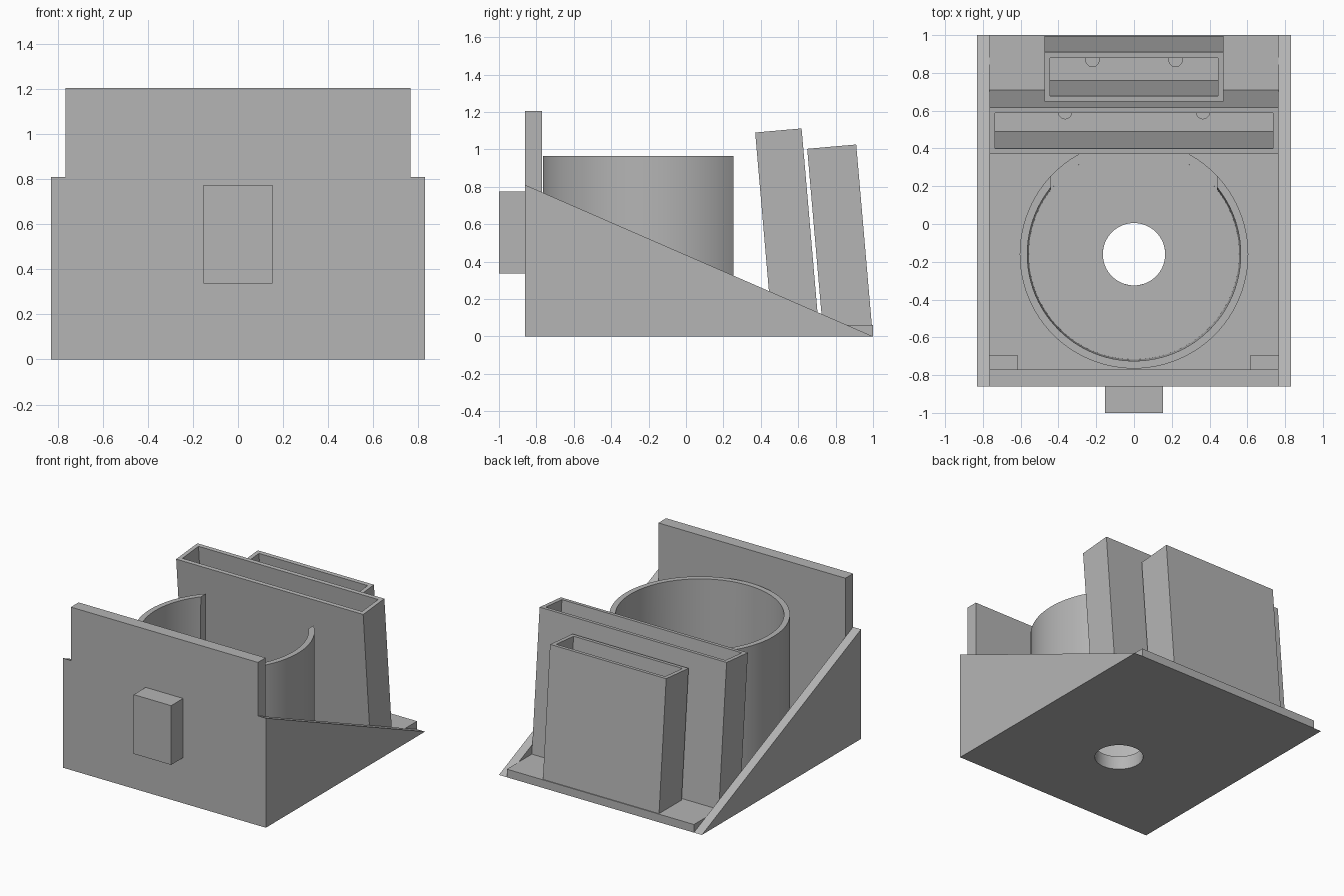
import bpy, bmesh, math
from mathutils import Matrix

old = bpy.data.objects.get("Cube")
if old:
    bpy.data.objects.remove(old, do_unlink=True)

GREY = bpy.data.materials.new("plain grey")
GREY.use_nodes = True
GREY.diffuse_color = (0.46, 0.46, 0.46, 1)
GREY.node_tree.nodes["Principled BSDF"].inputs["Base Color"].default_value = (0.46, 0.46, 0.46, 1)


def finish(name, bm):
    bmesh.ops.recalc_face_normals(bm, faces=bm.faces)
    mesh = bpy.data.meshes.new(name)
    bm.to_mesh(mesh)
    bm.free()
    mesh.materials.append(GREY)
    ob = bpy.data.objects.new(name, mesh)
    bpy.context.collection.objects.link(ob)
    return ob


def box(name, x, y, z):
    bm = bmesh.new()
    size = [b - a for a, b in (x, y, z)]
    mid = [(a + b) / 2 for a, b in (x, y, z)]
    bmesh.ops.create_cube(bm, size=1, matrix=Matrix.Translation(mid) @ Matrix.Diagonal((*size, 1)))
    return finish(name, bm)


def cylinder(name, x, y, r, z0, z1):
    bm = bmesh.new()
    bmesh.ops.create_cone(bm, cap_ends=True, segments=64, radius1=r, radius2=r, depth=z1 - z0,
                          matrix=Matrix.Translation((x, y, (z0 + z1) / 2)))
    return finish(name, bm)


def bridge_rings(name, rings, closed=True):
    """Skin a closed chain of equal vertex rings."""
    bm = bmesh.new()
    loops = [[bm.verts.new(p) for p in ring] for ring in rings]
    n = len(loops[0])
    for a, b in zip(loops, loops[1:] + loops[:1]):
        for i in range(n):
            j = (i + 1) % n
            bm.faces.new((a[i], a[j], b[j], b[i]))
    return finish(name, bm)


def cut(ob, cutter):
    cutter.hide_render = True
    mod = ob.modifiers.new("cut", 'BOOLEAN')
    mod.operation, mod.solver, mod.object = 'DIFFERENCE', 'EXACT', cutter
    bpy.context.view_layer.objects.active = ob
    bpy.ops.object.modifier_apply(modifier=mod.name)
    bpy.data.objects.remove(cutter, do_unlink=True)


INNER, OUTER, FRONT, FLOOR = 0.765, 0.83, -0.86, 0.06
CUP_Y, HOLE_R = -0.16, 0.165

# Floor plate with the central hole and small blind holes under the pockets
plate = box("floor_plate", (-INNER, INNER), (FRONT, 1), (0, FLOOR))
cut(plate, cylinder("hole_cutter", 0, CUP_Y, HOLE_R, -0.1, 0.2))
for x, y in ((0.365, 0.592), (0.22, 0.868)):
    for side in (-1, 1):
        cut(plate, cylinder("peg_cutter", side * x, y, 0.035, 0.03, 0.2))

# Front wall and the block on it
box("front_wall", (-INNER, INNER), (FRONT, -0.77), (0, 1.205))
box("front_block", (-0.153, 0.153), (-1, FRONT), (0.337, 0.775))

# Triangular side walls and inside corner posts
for side, label in ((1, "left"), (-1, "right")):
    bm = bmesh.new()
    tri = bm.faces.new([bm.verts.new((side * INNER, y, z))
                        for y, z in ((FRONT, 0), (1, 0), (FRONT, 0.81))])
    ext = bmesh.ops.extrude_face_region(bm, geom=[tri])
    moved = [g for g in ext["geom"] if isinstance(g, bmesh.types.BMVert)]
    bmesh.ops.translate(bm, vec=(side * (OUTER - INNER), 0, 0), verts=moved)
    if tri.is_valid and len(bm.faces) < 5:
        bm.faces.new(tri.verts)
    finish(label + "_side_wall", bm)
    box(label + "_corner_post", sorted((side * 0.615, side * INNER)), (-0.77, -0.695), (0.03, 0.4))

# Round cup with a floor, opened towards the back
profile = ((HOLE_R, 0.05), (0.605, 0.05), (0.605, 0.965), (0.565, 0.965), (0.557, 0.1), (HOLE_R, 0.1))
SEG = 96
cup = bridge_rings("round_cup", [
    [(r * math.cos(2 * math.pi * i / SEG), CUP_Y + r * math.sin(2 * math.pi * i / SEG), z)
     for i in range(SEG)] for r, z in profile])
cut(cup, box("opening_cutter", (-0.44, 0.44), (0, 0.8), (0.101, 1.2)))
bpy.ops.object.select_all(action='DESELECT')
cup.select_set(True)
bpy.context.view_layer.objects.active = cup
bpy.ops.object.shade_smooth_by_angle(angle=math.radians(30))

# Leaning open-topped holders
LEAN = 0.0865


def holder(name, half, y0, y1, z0, z1, wall=0.03):
    def ring(w, top):
        pts = []
        for x, y in ((-1, y0 + w), (1, y0 + w), (1, y1 - w), (-1, y1 - w)):
            zt = z0 + (z1 - z0) * (y - y0) / (y1 - y0)
            z = zt if top else 0.03
            pts.append((x * (half - w), y + (zt - z) * LEAN, z))
        return pts
    return bridge_rings(name, [ring(0, False), ring(0, True), ring(wall, True), ring(wall, False)])


holder("large_holder", INNER, 0.37, 0.618, 1.09, 1.112)
holder("small_holder", 0.475, 0.648, 0.91, 1.003, 1.026)
